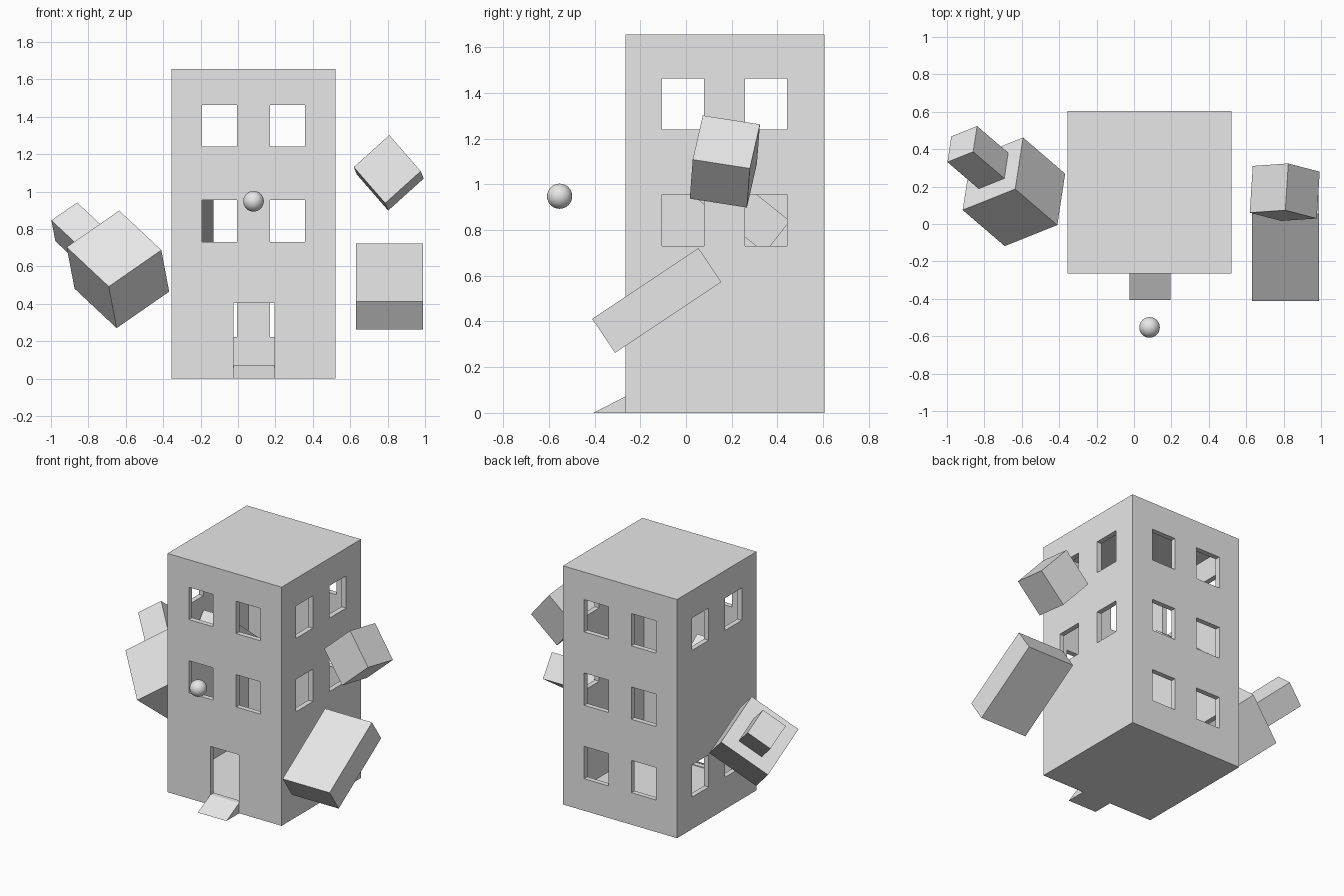
import bpy
import bmesh
from mathutils import Matrix, Vector

if "Cube" in bpy.data.objects:
    bpy.data.objects.remove(bpy.data.objects["Cube"], do_unlink=True)

grey = bpy.data.materials.new("plain_grey")
grey.use_nodes = True
grey.diffuse_color = (0.8, 0.8, 0.8, 1)
grey.node_tree.nodes["Principled BSDF"].inputs["Base Color"].default_value = (0.8, 0.8, 0.8, 1)


def finish(name, bm):
    """Turn a bmesh into a named grey object."""
    bmesh.ops.recalc_face_normals(bm, faces=bm.faces)
    mesh = bpy.data.meshes.new(name)
    bm.to_mesh(mesh)
    bm.free()
    mesh.materials.append(grey)
    obj = bpy.data.objects.new(name, mesh)
    bpy.context.collection.objects.link(obj)
    return obj


def block(name, centre, a, b, c):
    """Box given by its centre and three edge vectors."""
    m = Matrix((a, b, c)).transposed().to_4x4()
    m.translation = centre
    bm = bmesh.new()
    bmesh.ops.create_cube(bm, size=1, matrix=m)
    return finish(name, bm)


def span(name, x, y, z):
    """Upright box from its ranges."""
    size = [hi - lo for lo, hi in (x, y, z)]
    mid = [(lo + hi) / 2 for lo, hi in (x, y, z)]
    return block(name, mid, (size[0], 0, 0), (0, size[1], 0), (0, 0, size[2]))


# Tower: solid block, hollowed and pierced wall by wall
X, Y, TOP, WALL = (-0.355, 0.52), (-0.265, 0.605), 1.655, 0.035
tower = span("tower", X, Y, (0, TOP))
cutters = [span("room_cutter", (X[0] + WALL, X[1] - WALL),
                (Y[0] + WALL, Y[1] - WALL), (0.065, TOP - WALL))]

columns_x = ((-0.192, -0.005), (0.172, 0.357))
columns_y = ((-0.105, 0.078), (0.258, 0.442))
rows = [(0.222 + 0.509 * i, 0.446 + 0.509 * i) for i in range(3)]


def through(edge):
    return (edge - 0.06, edge + 0.06)


# Which storeys have windows on each wall
walls = (("x", Y[0], (1, 2)), ("x", Y[1], (0, 1, 2)),
         ("y", X[0], (0, 2)), ("y", X[1], (1, 2)))
for along, edge, storeys in walls:
    for s in storeys:
        for col in (columns_x if along == "x" else columns_y):
            xr, yr = (col, through(edge)) if along == "x" else (through(edge), col)
            cutters.append(span("window_cutter", xr, yr, rows[s]))
cutters.append(span("door_cutter", (-0.025, 0.195), through(Y[0]), (0.07, 0.405)))

bpy.context.view_layer.objects.active = tower
for cutter in cutters:
    cutter.hide_render = True
    mod = tower.modifiers.new("cut", "BOOLEAN")
    mod.operation = "DIFFERENCE"
    mod.solver = "EXACT"
    mod.object = cutter
    bpy.ops.object.modifier_apply(modifier=mod.name)
    bpy.data.objects.remove(cutter, do_unlink=True)

# Wedge ramp leading to the doorway
bm = bmesh.new()
profile = ((-0.405, 0), (Y[0], 0), (Y[0], 0.072))
side = bm.faces.new([bm.verts.new((-0.025, y, z)) for y, z in profile])
ext = bmesh.ops.extrude_face_region(bm, geom=[side])
bmesh.ops.translate(bm, vec=(0.22, 0, 0),
                    verts=[v for v in ext["geom"] if isinstance(v, bmesh.types.BMVert)])
finish("door_ramp", bm)

# Tilted cube and the smaller block behind it, sharing one orientation
p, q, r = Vector((0.225, -0.193, -0.211)), Vector((0.281, 0.112, 0.195)), Vector((0.042, 0.275, -0.222))
block("large_tilted_cube", (-0.642, 0.172, 0.584), p, q, r)
block("small_tilted_block", (-0.835, 0.356, 0.76), p * 0.74, q * 0.49, r * 0.5)

# Blocks on the other side
block("upper_tilted_cube", (0.806, 0.17, 1.10),
      (0.19, 0.013, 0.171), (0.168, -0.044, -0.193), (0.016, 0.25, -0.039))
block("slanted_slab", (0.81, -0.128, 0.492),
      (0.36, 0, 0), (0, 0.465, 0.31), (0, -0.1, 0.148))

# Slanted slab inside the middle storey
block("inner_slab", (-0.22, 0.205, 0.925),
      (0.18, 0, 0), (0, 0.39, -0.31), (0, 0.11, 0.14))

# Floating ball in front
bm = bmesh.new()
bmesh.ops.create_uvsphere(bm, u_segments=32, v_segments=16, radius=0.055,
                          matrix=Matrix.Translation((0.083, -0.553, 0.948)))
ball = finish("ball", bm)
for f in ball.data.polygons:
    f.use_smooth = True
